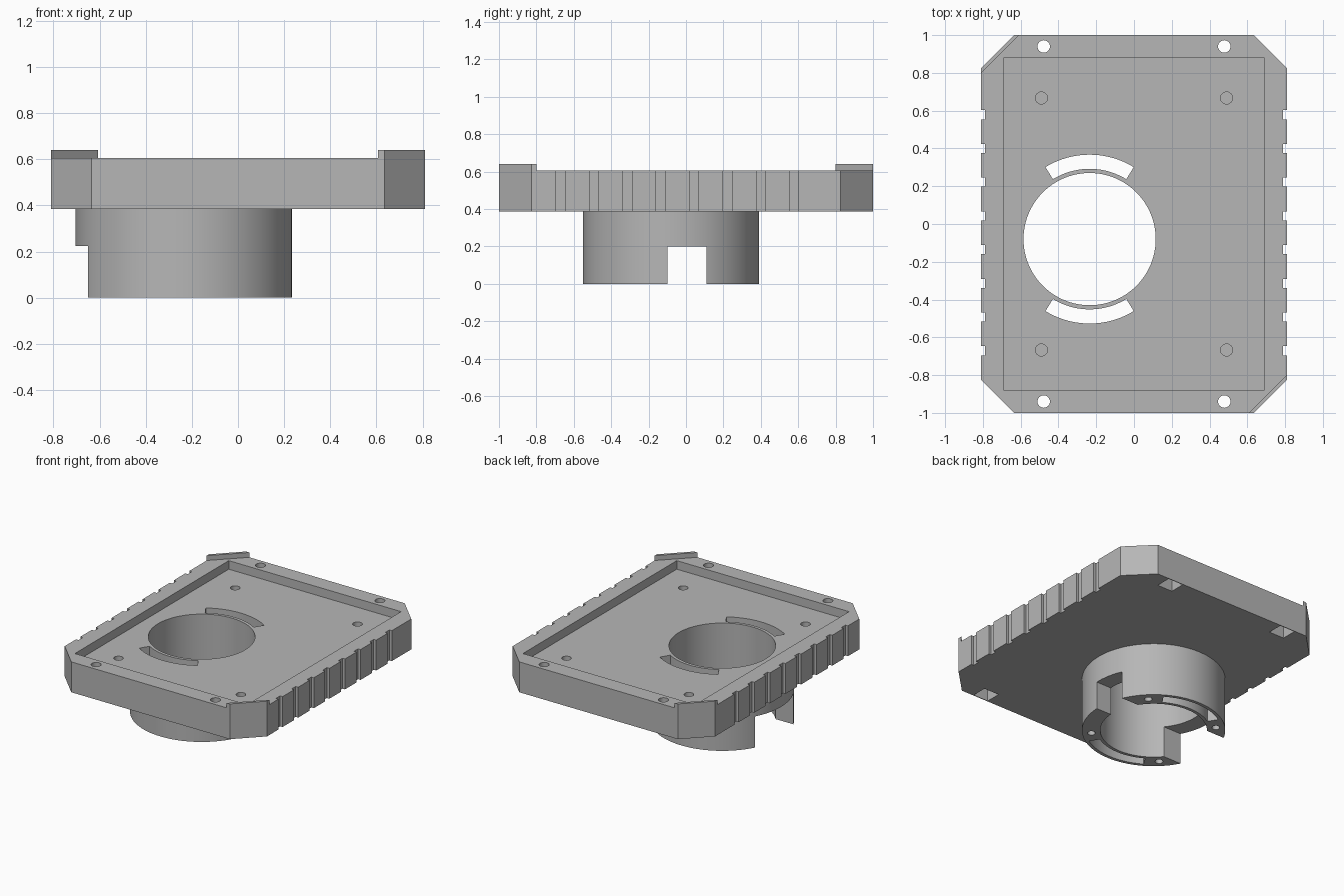
import bpy, bmesh, math

if "Cube" in bpy.data.objects:
    bpy.data.objects.remove(bpy.data.objects["Cube"])

CX, CY = -0.235, -0.08            # axis of the round socket
Z0, Z1 = 0.385, 0.605             # underside and top of the plate

grey = bpy.data.materials.new("plain grey")
grey.diffuse_color = (0.47, 0.47, 0.47, 1)
grey.use_nodes = True
grey.node_tree.nodes["Principled BSDF"].inputs["Base Color"].default_value = grey.diffuse_color


def prism(name, pts, z0, z1):
    """Extrude a counter-clockwise outline from z0 to z1."""
    bm = bmesh.new()
    face = bm.faces.new([bm.verts.new((x, y, z0)) for x, y in pts])
    ext = bmesh.ops.extrude_face_region(bm, geom=[face])
    top = [v for v in ext["geom"] if isinstance(v, bmesh.types.BMVert)]
    bmesh.ops.translate(bm, verts=top, vec=(0, 0, z1 - z0))
    bmesh.ops.recalc_face_normals(bm, faces=bm.faces)
    mesh = bpy.data.meshes.new(name)
    bm.to_mesh(mesh)
    bm.free()
    mesh.materials.append(grey)
    ob = bpy.data.objects.new(name, mesh)
    bpy.context.collection.objects.link(ob)
    return ob


def arc(cx, cy, r, a0, a1, n):
    return [(cx + r * math.cos(math.radians(a0 + (a1 - a0) * i / n)),
             cy + r * math.sin(math.radians(a0 + (a1 - a0) * i / n))) for i in range(n + 1)]


def circle(cx, cy, r, n=24):
    return arc(cx, cy, r, 0, 360, n)[:-1]


def rect(x0, x1, y0, y1):
    return [(x0, y0), (x1, y0), (x1, y1), (x0, y1)]


def combine(ob, other, op="DIFFERENCE"):
    """Apply one boolean and discard the helper."""
    other.hide_render = True
    mod = ob.modifiers.new("boolean", "BOOLEAN")
    mod.operation, mod.solver, mod.object = op, "EXACT", other
    bpy.context.view_layer.objects.active = ob
    bpy.ops.object.modifier_apply(modifier=mod.name)
    bpy.data.objects.remove(other, do_unlink=True)


def cut(ob, pts, z0, z1):
    combine(ob, prism("cutter", pts, z0, z1))


# Plate with chamfered corners
plate = prism("mounting_plate", [
    (-0.635, -1), (0.635, -1), (0.81, -0.825), (0.81, 0.825),
    (0.635, 1), (-0.635, 1), (-0.81, 0.825), (-0.81, -0.825)], Z0, Z1)

# Shallow recess in the top
cut(plate, rect(-0.69, 0.69, -0.88, 0.88), 0.543, 0.7)

# Round socket below, with a narrow and a wide notch
socket = prism("socket", circle(CX, CY, 0.47, 96), 0, 0.45)
cut(socket, rect(CX + 0.2, CX + 0.6, -0.10, 0.11), -0.1, 0.2)
cut(socket, rect(CX - 0.6, CX - 0.2, CY - 0.22, CY + 0.22), -0.1, 0.225)
combine(plate, socket, "UNION")

# Main bore and the two curved slots through everything
cut(plate, circle(CX, CY, 0.35, 96), -0.1, 0.8)
for a in (90, 270):
    cut(plate, arc(CX, CY, 0.447, a - 31.5, a + 31.5, 20)
        + arc(CX, CY, 0.372, a + 31.5, a - 31.5, 20), -0.1, 0.8)

# Screw holes in the socket rim
for a in (45, 135, 225, 315):
    x = CX + 0.41 * math.cos(math.radians(a))
    y = CY + 0.41 * math.sin(math.radians(a))
    cut(plate, circle(x, y, 0.026, 16), -0.1, 0.12)

# Corner through-holes with square nut pockets, and blind holes in the recess
for sx in (-1, 1):
    for sy in (-1, 1):
        x, y = sx * 0.478, sy * 0.94
        cut(plate, circle(x, y, 0.033), 0.2, 0.8)
        cut(plate, rect(x - 0.06, x + 0.06, y - 0.055, y + 0.055), 0.2, 0.485)
        cut(plate, circle(sx * 0.49, sy * 0.667, 0.032), 0.45, 0.7)

# Grip grooves along both long sides
for k in range(8):
    y = -0.695 + 0.1785 * k
    for x in (-0.84, 0.79):
        cut(plate, rect(x, x + 0.05, y, y + 0.048), 0.2, 0.8)

# Raised lips on two opposite corners
lips = []
for s, label in ((1, "front"), (-1, "back")):
    lips.append(prism(label + "_corner_lip", [
        (s * 0.608, -s), (s * 0.635, -s), (s * 0.81, -s * 0.825), (s * 0.81, -s * 0.798)],
        Z1, 0.64))

# Smooth the round walls, keep the edges sharp
bpy.ops.object.select_all(action="DESELECT")
plate.select_set(True)
bpy.context.view_layer.objects.active = plate
bpy.ops.object.shade_smooth_by_angle(angle=math.radians(25))
